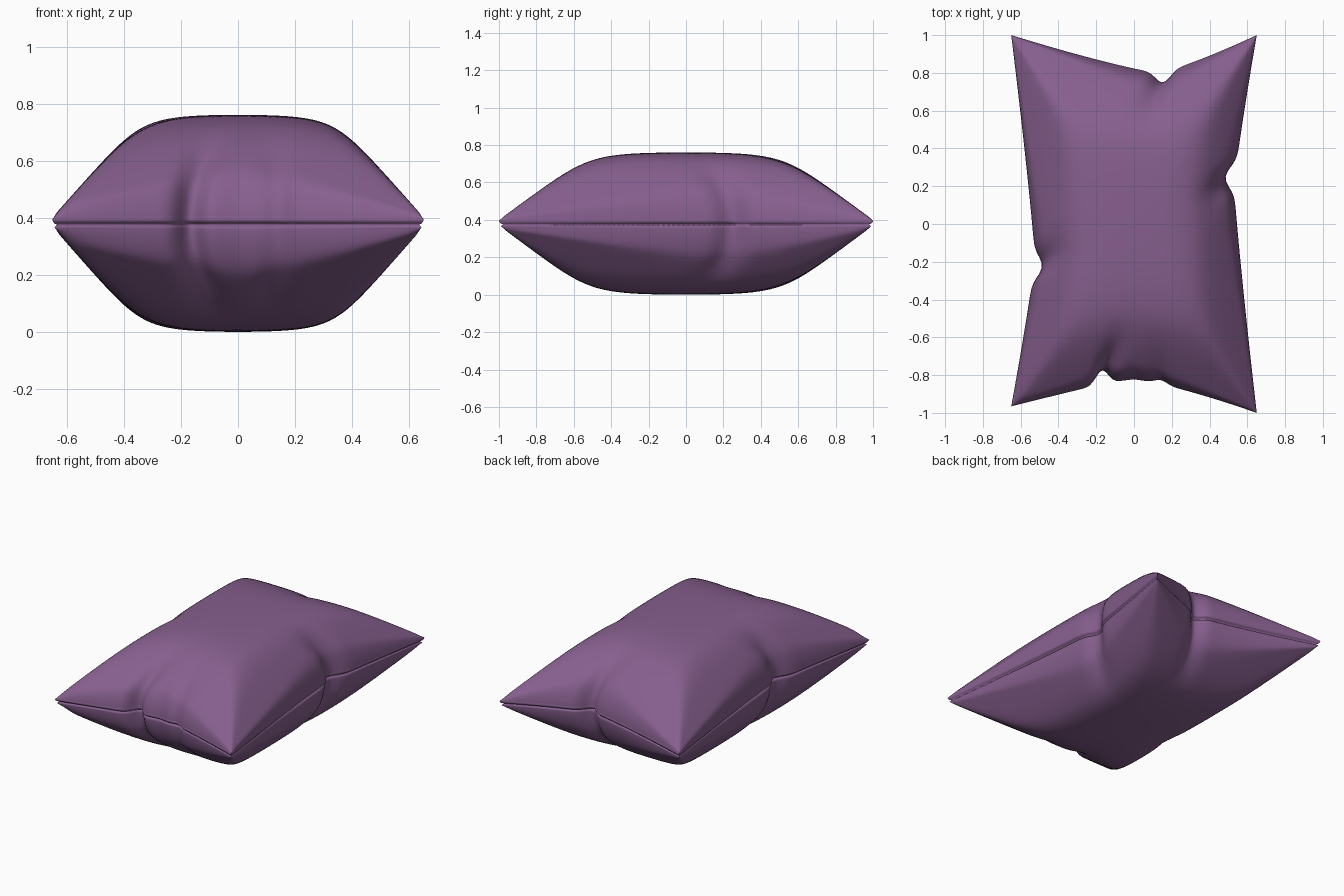
import bpy, bmesh, math

if "Cube" in bpy.data.objects:
    bpy.data.objects.remove(bpy.data.objects["Cube"])

N = 110            # grid resolution per side
PUFF = 0.362       # height of each panel above the seam


def bump(t, centre, width):
    return math.exp(-((t - centre) / width) ** 2)


def edge(t, centre, middle, corner, power):
    """Edge distance from the axis: pulled in most at 'centre'."""
    k = abs(t - centre) / (1 + centre if t < centre else 1 - centre)
    return middle + (corner - middle) * k ** power


def puff(u, v, x, y):
    """Rounded panel, limited by straight slopes running out to the corners."""
    u, v = min(abs(u), 0.99999), min(abs(v), 0.99999)
    body = ((1 - u ** 4.5) * (1 - v ** 4.5)) ** 0.62
    body *= 1 - 0.035 * (x / 0.3) ** 2 * (1 - u) - 0.045 * (y / 0.5) ** 2 * (1 - v)
    cap_x = max(2.03 * (1 - abs(x) / 0.655), 1e-3)
    cap_y = max(2.03 * (1 - abs(y) / 1.005), 1e-3)
    body = max(body, 1e-4)
    return PUFF * (body ** -9 + cap_x ** -9 + cap_y ** -9) ** (-1 / 9)


# Puckers: side, position along edge, width, depth, crease drift, crease strength
PUCKERS = [
    ("front", -0.26, 0.07, 0.075, 0.30, 0.22),
    ("front", 0.22, 0.07, 0.022, -0.10, 0.08),
    ("back", 0.24, 0.08, 0.055, -0.40, 0.16),
    ("right", 0.25, 0.07, 0.05, -0.25, 0.2),
    ("left", -0.25, 0.07, 0.042, 0.35, 0.2),
]


def cover_point(u, v):
    """Plan position and puff height for u, v in -1..1."""
    xl = -edge(v, -0.2, 0.525, 0.65, 1.15)
    xr = edge(v, 0.2, 0.53, 0.65, 1.15)
    yf = -edge(u, 0.0, 0.825, 1.0, 1.3) + 0.035 * ((1 - u) / 2) ** 4
    yb = edge(u, 0.2, 0.80, 1.0, 1.2)
    x = xl + (xr - xl) * (u + 1) / 2
    y = yf + (yb - yf) * (v + 1) / 2
    h = puff(u, v, x, y)
    for side, c, w, depth, drift, crease in PUCKERS:
        across = side in ("left", "right")
        s = 1 if side in ("right", "back") else -1
        along, inward = (v, 1 - s * u) if across else (u, 1 - s * v)
        pinch = bump(along, c + drift * inward, w + 0.12 * inward)
        push = depth * pinch * math.exp(-inward / 0.12)
        if across:
            x -= s * push
        else:
            y -= s * push
        h *= 1 - crease * pinch * math.exp(-(inward / 0.2) ** 2)
    return x, y, h


bm = bmesh.new()
params = [math.sin(math.pi / 2 * (2 * i / N - 1)) for i in range(N + 1)]
plan = [[cover_point(u, v) for v in params] for u in params]
border = ([(i, 0) for i in range(N)] + [(N, j) for j in range(N)]
          + [(i, N) for i in range(N, 0, -1)] + [(0, j) for j in range(N, 0, -1)])


def sheet(scale, z, sign):
    """One fabric panel, top (sign 1) or bottom (sign -1)."""
    g = [[bm.verts.new((x * scale, y * scale, z + sign * h)) for x, y, h in row]
         for row in plan]
    for i in range(N):
        for j in range(N):
            q = [g[i][j], g[i + 1][j], g[i + 1][j + 1], g[i][j + 1]]
            bm.faces.new(q if sign > 0 else q[::-1])
    return [g[i][j] for i, j in border]


def ring(inset, z):
    """Loop of the pillow outline, moved inwards."""
    out = []
    for i, j in border:
        x, y, _ = plan[i][j]
        k = 1 - inset / math.hypot(x, y)
        out.append(bm.verts.new((x * k, y * k, z)))
    return out


# Top and bottom panels joined through rounded lips and a recessed seam
rings = [sheet(0.997, 0.394, 1),
         ring(0.000, 0.390), ring(0.001, 0.384), ring(0.010, 0.376),
         ring(0.030, 0.370),
         ring(0.019, 0.366), ring(0.013, 0.362),
         sheet(0.985, 0.357, -1)]
for a, b in zip(rings, rings[1:]):
    n = len(a)
    for k in range(n):
        m = (k + 1) % n
        bm.faces.new((a[k], b[k], b[m], a[m]))
bmesh.ops.recalc_face_normals(bm, faces=bm.faces)

# Stand the pillow on the ground
low = min(v.co.z for v in bm.verts)
bmesh.ops.translate(bm, verts=bm.verts, vec=(0, 0, -low))
for f in bm.faces:
    f.smooth = True

mesh = bpy.data.meshes.new("pillow")
bm.to_mesh(mesh)
bm.free()
pillow = bpy.data.objects.new("pillow", mesh)
bpy.context.collection.objects.link(pillow)

mat = bpy.data.materials.new("plum fabric")
mat.diffuse_color = (0.24, 0.115, 0.27, 1)
mat.use_nodes = True
mat.node_tree.nodes["Principled BSDF"].inputs["Base Color"].default_value = mat.diffuse_color
mesh.materials.append(mat)
